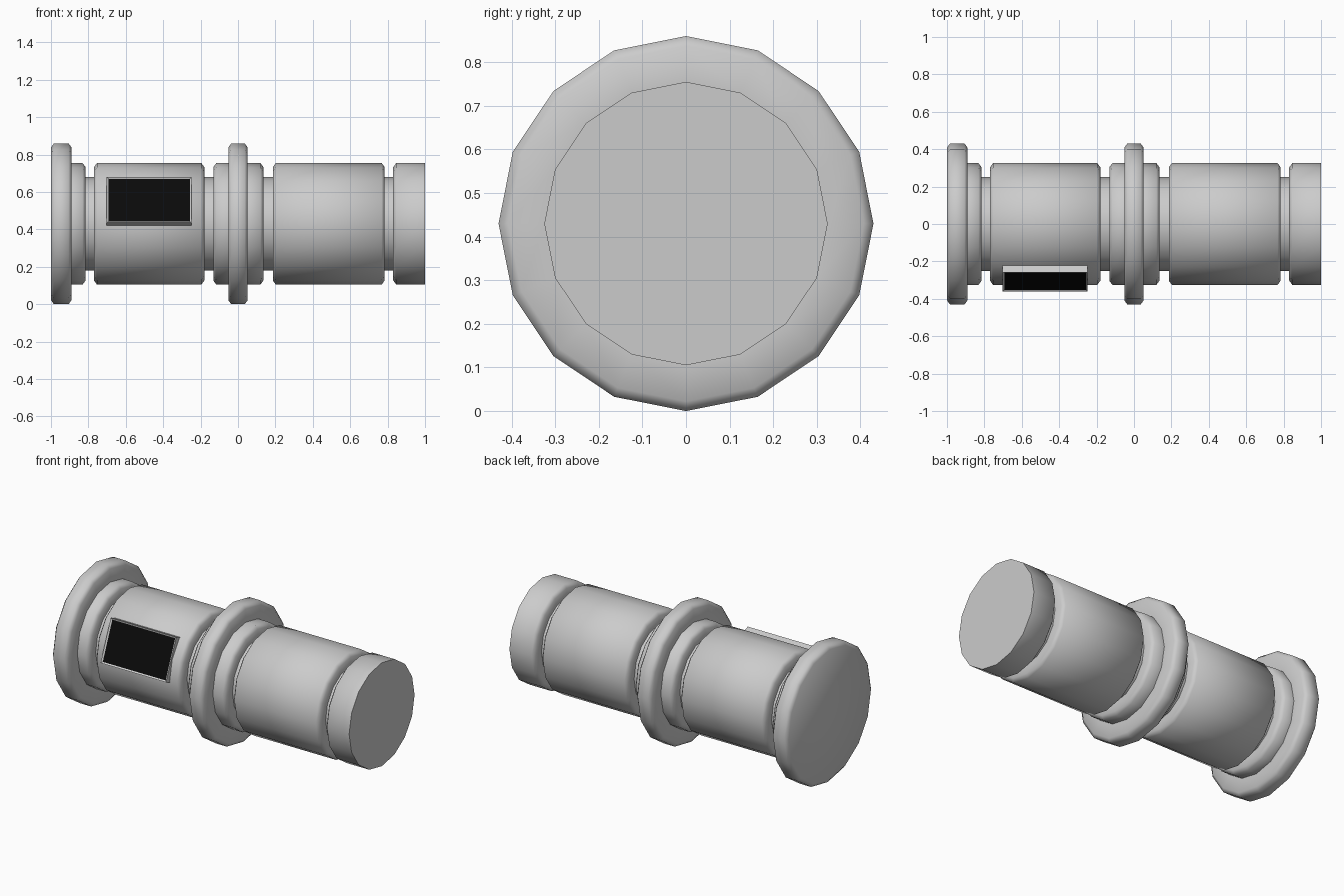
import bpy, bmesh, math
from mathutils import Matrix

if "Cube" in bpy.data.objects:
    bpy.data.objects.remove(bpy.data.objects["Cube"])

AXIS_Z, SIDES = 0.43, 16


def finish(name, bm, angle):
    bmesh.ops.recalc_face_normals(bm, faces=bm.faces)
    mesh = bpy.data.meshes.new(name)
    bm.to_mesh(mesh)
    bm.free()
    ob = bpy.data.objects.new(name, mesh)
    bpy.context.collection.objects.link(ob)
    bpy.ops.object.select_all(action='DESELECT')
    ob.select_set(True)
    bpy.context.view_layer.objects.active = ob
    bpy.ops.object.shade_smooth_by_angle(angle=math.radians(angle))
    return ob


def band(x0, x1, r, left=True, right=True, c=0.016):
    """Profile points of one raised ring, optionally chamfered at each end."""
    a = [(x0, r - 0.022), (x0 + c, r)] if left else [(x0, r)]
    b = [(x1 - c, r), (x1, r - 0.022)] if right else [(x1, r)]
    return a + b


# Turned body: flanges, sleeves and grooves along the x axis
GROOVE = 0.25
profile = (
    band(-1.0, -0.89, 0.43) + band(-0.89, -0.815, 0.325, left=False)
    + [(-0.815, GROOVE), (-0.77, GROOVE)]
    + band(-0.77, -0.18, 0.325)
    + [(-0.18, GROOVE), (-0.132, GROOVE)]
    + band(-0.132, -0.052, 0.325, right=False)
    + band(-0.052, 0.052, 0.43)
    + band(0.052, 0.136, 0.325, left=False)
    + [(0.136, GROOVE), (0.186, GROOVE)]
    + band(0.186, 0.784, 0.325)
    + [(0.784, GROOVE), (0.83, GROOVE)]
    + band(0.83, 1.0, 0.325, right=False)
)
bm = bmesh.new()
rings = []
for x, r in profile:
    rings.append([bm.verts.new((x, r * math.sin(i * math.tau / SIDES),
                                AXIS_Z + r * math.cos(i * math.tau / SIDES)))
                  for i in range(SIDES)])
for a, b in zip(rings, rings[1:]):
    for i in range(SIDES):
        j = (i + 1) % SIDES
        bm.faces.new((a[i], a[j], b[j], b[i]))
bm.faces.new(rings[0])
bm.faces.new(rings[-1])
finish("canister_body", bm, 60)

# Display panel: framed box tilted up on the front, with a recessed dark screen
bm = bmesh.new()
bmesh.ops.create_cube(bm, size=1, matrix=Matrix.Translation((-0.475, -0.3125, 0))
                      @ Matrix.Diagonal((0.455, 0.047, 0.266, 1)))
front = min(bm.faces, key=lambda f: f.calc_center_median().y)
bmesh.ops.inset_region(bm, faces=[front], thickness=0.013)
bmesh.ops.translate(bm, verts=front.verts, vec=(0, 0.006, 0))
front.material_index = 1
bm.transform(Matrix.Translation((0, 0, AXIS_Z))
             @ Matrix.Rotation(math.radians(-22.5), 4, 'X'))
panel = finish("display_panel", bm, 20)
grey = bpy.data.materials.new("frame_grey")
grey.diffuse_color = (0.8, 0.8, 0.8, 1)
grey.use_nodes = True
grey.node_tree.nodes["Principled BSDF"].inputs["Base Color"].default_value = grey.diffuse_color
black = bpy.data.materials.new("screen_black")
black.diffuse_color = (0.003, 0.003, 0.003, 1)
black.use_nodes = True
black.node_tree.nodes["Principled BSDF"].inputs["Base Color"].default_value = black.diffuse_color
panel.data.materials.append(grey)
panel.data.materials.append(black)
